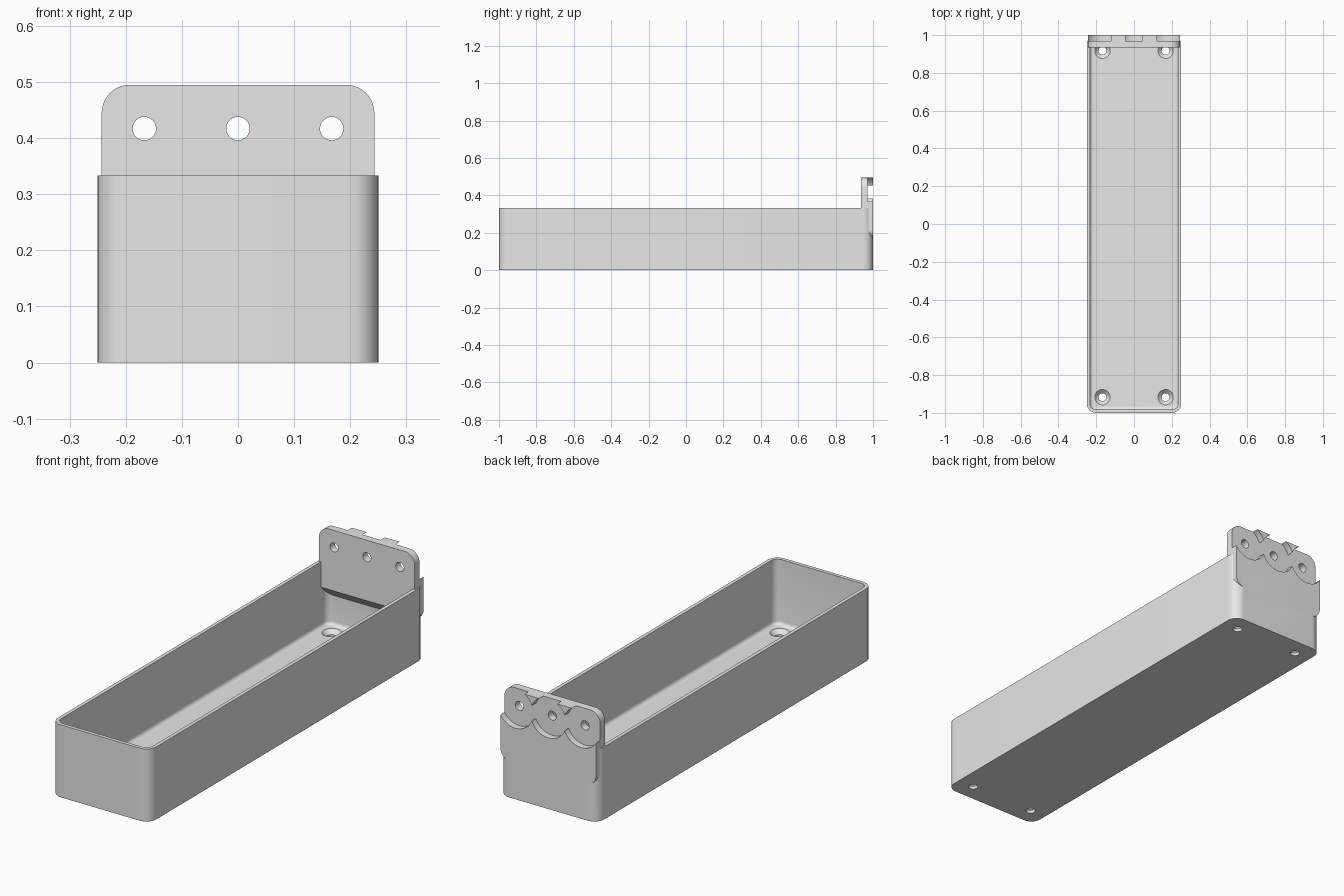
import bpy, bmesh, math
from mathutils import Vector, Matrix

cube = bpy.data.objects.get("Cube")
if cube:
    bpy.data.objects.remove(cube, do_unlink=True)

grey = bpy.data.materials.new("plain_grey")
grey.use_nodes = True
COLOUR = (0.8, 0.8, 0.8, 1)
grey.diffuse_color = COLOUR
for node in grey.node_tree.nodes:
    if node.type == 'BSDF_PRINCIPLED':
        node.inputs["Base Color"].default_value = COLOUR


def finish(bm, name):
    bmesh.ops.recalc_face_normals(bm, faces=bm.faces)
    mesh = bpy.data.meshes.new(name)
    bm.to_mesh(mesh)
    bm.free()
    mesh.materials.append(grey)
    obj = bpy.data.objects.new(name, mesh)
    bpy.context.collection.objects.link(obj)
    return obj


def rounded_box(lo, hi, axis, radius, segments=10):
    """Box whose edges parallel to one axis are rounded."""
    lo, hi = Vector(lo), Vector(hi)
    bm = bmesh.new()
    bmesh.ops.create_cube(bm, size=1)
    for v in bm.verts:
        v.co = (lo + hi) / 2 + v.co * (hi - lo)
    edges = [e for e in bm.edges
             if abs((e.verts[0].co - e.verts[1].co).normalized()[axis]) > 0.9]
    bmesh.ops.bevel(bm, geom=edges, offset=radius, segments=segments,
                    profile=0.5, affect='EDGES')
    return bm


def cone(name, place, r1, r2, depth, along_y=False, sides=32):
    bm = bmesh.new()
    turn = Matrix.Rotation(math.pi / 2, 4, 'X') if along_y else Matrix()
    bmesh.ops.create_cone(bm, cap_ends=True, segments=sides, radius1=r1, radius2=r2,
                          depth=depth, matrix=Matrix.Translation(place) @ turn)
    return finish(bm, name)


def combine(target, tool, operation='DIFFERENCE'):
    mod = target.modifiers.new("combine", 'BOOLEAN')
    mod.operation = operation
    mod.solver = 'EXACT'
    mod.object = tool
    bpy.context.view_layer.objects.active = target
    bpy.ops.object.modifier_apply(modifier=mod.name)
    bpy.data.objects.remove(tool, do_unlink=True)


W, L, H = 0.25, 1.0, 0.333     # half width, half length, wall height
WALL, FLOOR = 0.0167, 0.033

# Tray shell with rounded corners
tray = finish(rounded_box((-W, -L, 0), (W, L, H), 2, 0.05), "tray")

# Hollow with a filleted floor
bm = rounded_box((WALL - W, WALL - L, FLOOR), (W - WALL, L - WALL, H + 0.2), 2, 0.033)
rim = [e for e in bm.edges if all(v.co.z < FLOOR + 0.001 for v in e.verts)]
bmesh.ops.bevel(bm, geom=rim, offset=0.017, segments=5, profile=0.5, affect='EDGES')
combine(tray, finish(bm, "hollow_cutter"))

# Hanging plate at the back, sloped underneath
bm = rounded_box((-0.243, 0.935, 0.167), (0.243, L, 0.495), 1, 0.05)
bmesh.ops.bisect_plane(bm, geom=bm.verts[:] + bm.edges[:] + bm.faces[:],
                       plane_co=(0, 0.935, 0.217), plane_no=(0, -1, -1), clear_outer=True)
bmesh.ops.holes_fill(bm, edges=[e for e in bm.edges if e.is_boundary])
combine(tray, finish(bm, "hanging_plate"), 'UNION')

# Round recesses and screw holes in the plate
for x in (-0.167, 0, 0.167):
    combine(tray, cone("recess_cutter", (x, 1.02, 0.417), 0.0905, 0.0905, 0.1, True, 64))
    combine(tray, cone("hole_cutter", (x, 0.96, 0.417), 0.0208, 0.0208, 0.2, True))

# Countersunk holes in the floor
for x in (-0.167, 0.167):
    for y in (-0.917, 0.917):
        combine(tray, cone("hole_cutter", (x, y, 0.02), 0.0208, 0.0208, 0.08))
        combine(tray, cone("sink_cutter", (x, y, FLOOR - 0.009), 0.0208, 0.042, 0.0205))

bpy.ops.object.select_all(action='DESELECT')
tray.select_set(True)
bpy.context.view_layer.objects.active = tray
bpy.ops.object.shade_smooth_by_angle(angle=math.radians(30))
